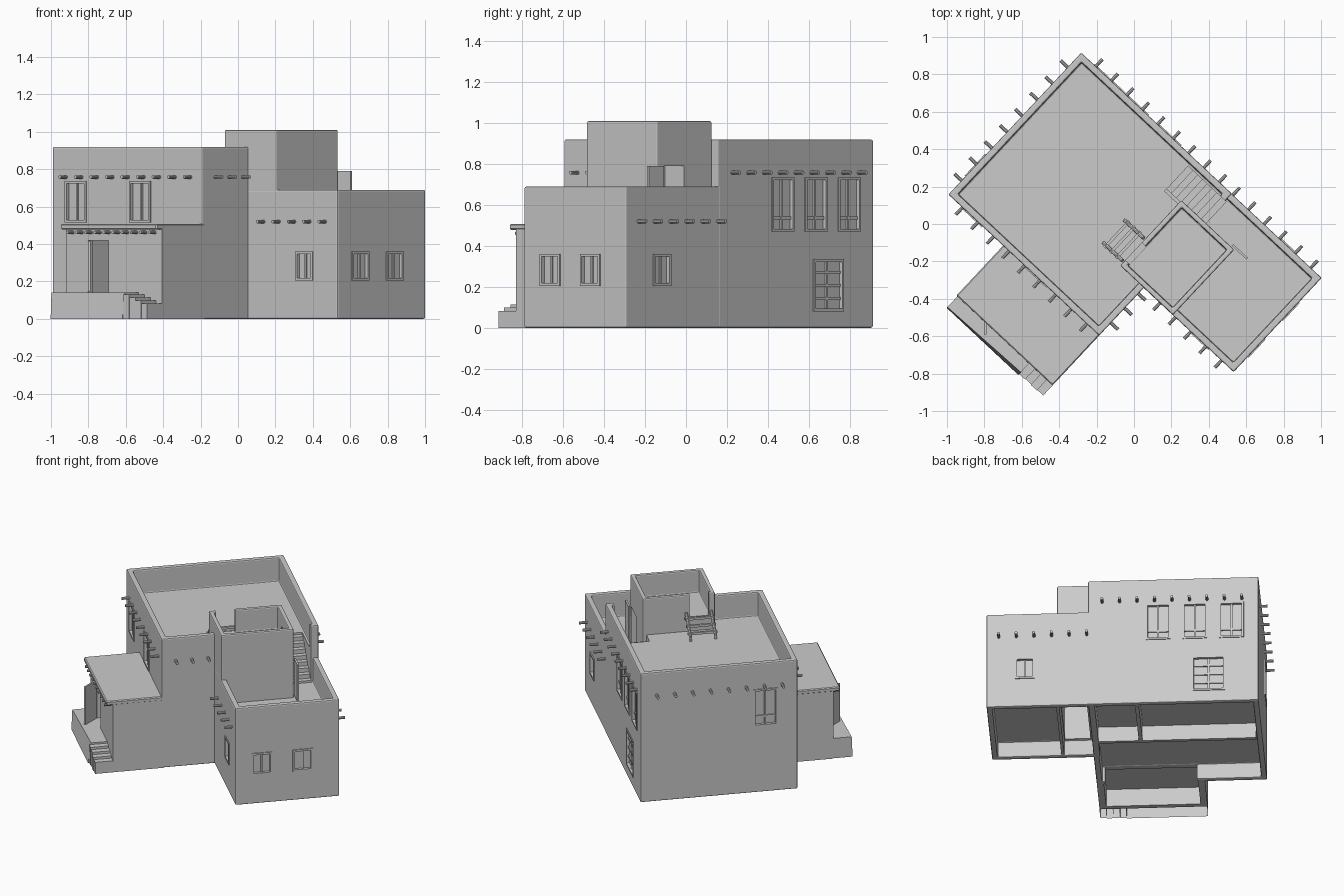
import bpy, bmesh, math
from mathutils import Matrix, Vector

if "Cube" in bpy.data.objects:
    bpy.data.objects.remove(bpy.data.objects["Cube"])

# The house is laid out along its own walls, then turned on the plot
TURN = math.radians(-43.1)
clay = bpy.data.materials.new("grey_clay")
clay.use_nodes = True
clay.diffuse_color = (0.6, 0.6, 0.6, 1)
clay.node_tree.nodes["Principled BSDF"].inputs["Base Color"].default_value = clay.diffuse_color


def finish(name, bm, helper=False):
    bmesh.ops.recalc_face_normals(bm, faces=bm.faces)
    mesh = bpy.data.meshes.new(name)
    bm.to_mesh(mesh)
    bm.free()
    mesh.materials.append(clay)
    obj = bpy.data.objects.new(name, mesh)
    obj.rotation_euler.z = TURN
    bpy.context.collection.objects.link(obj)
    if helper:
        obj.hide_render = True
        obj.hide_viewport = True
    return obj


def box(bm, u, v, z):
    size = (u[1] - u[0], v[1] - v[0], z[1] - z[0])
    mid = Vector((sum(u), sum(v), sum(z))) / 2
    return bmesh.ops.create_cube(bm, size=1, matrix=Matrix.Translation(mid) @ Matrix.Diagonal((*size, 1)))["verts"]


def block(name, u, v, z, roof, floor=None, wall=0.052):
    """Walled volume with a sunken roof and, optionally, a hollow foundation."""
    bm = bmesh.new()
    box(bm, u, v, z)
    bm.normal_update()
    ends = [(1, roof)] + ([(-1, floor)] if floor else [])
    for side, level in ends:
        face = next(f for f in bm.faces if f.normal.z * side > 0.9)
        bmesh.ops.inset_region(bm, faces=[face], thickness=wall)
        low = bmesh.ops.extrude_discrete_faces(bm, faces=[face])["faces"][0]
        for vert in low.verts:
            vert.co.z = level
    obj = finish(name, bm)
    bev = obj.modifiers.new("soft_edges", "BEVEL")
    bev.width = 0.008
    bev.segments = 2
    return obj


def cut(obj, cutter):
    mod = obj.modifiers.new("cut", "BOOLEAN")
    mod.operation = "DIFFERENCE"
    mod.solver = "EXACT"
    mod.object = cutter


main = block("main_block", (-0.832, 0.272), (-0.563, 0.476), (0, 0.92), 0.75, 0.11)
wing = block("side_wing", (0.23, 0.93), (-0.214, 0.475), (0, 0.69), 0.52, 0.11)
tower = block("roof_tower", (0.098, 0.485), (-0.213, 0.266), (0.5, 1.01), 0.85, wall=0.04)

# Wall planes: axis of the normal, position, outward sign
BACK, FRONT = ("v", 0.476, 1), ("v", -0.563, -1)
END, WING_END, FAR_END = ("u", 0.272, 1), ("u", 0.93, 1), ("u", -0.832, -1)
WING_FRONT = ("v", -0.214, -1)
recess = bmesh.new()


def wall_box(bm, wall, along, z, depth):
    axis, pos, sign = wall
    d = sorted(pos + sign * t for t in depth)
    box(bm, *((d, along) if axis == "u" else (along, d)), z)


def window(name, wall, along, z, cols=2, rows=1, rail=0.0):
    a0, a1 = along
    z0, z1 = z
    wall_box(recess, wall, along, z, (-0.014, 0.03))
    bm = bmesh.new()
    f = 0.013
    # Outer frame
    for a in ((a0, a0 + f), (a1 - f, a1)):
        wall_box(bm, wall, a, z, (-0.014, 0.006))
    for h in ((z0, z0 + f), (z1 - f, z1)):
        wall_box(bm, wall, (a0 + f, a1 - f), h, (-0.014, 0.006))
    # Glazing bars
    for i in range(1, cols):
        c = a0 + (a1 - a0) * i / cols
        wall_box(bm, wall, (c - 0.006, c + 0.006), (z0 + f, z1 - f), (-0.014, -0.005))
    for i in range(1, rows):
        c = z0 + (z1 - z0) * i / rows
        wall_box(bm, wall, (a0 + f, a1 - f), (c - 0.007, c + 0.007), (-0.014, -0.006))
    if rail:
        wall_box(bm, wall, (a0 + f, a1 - f), (z0 + rail, z0 + rail + f), (-0.014, -0.007))
    finish(name, bm)


for i, a in enumerate((-0.737, -0.267)):
    window(f"upper_front_window_{i}", FRONT, (a, a + 0.156), (0.515, 0.737))
for i, a in enumerate((-0.737, -0.5, -0.262)):
    window(f"upper_back_window_{i}", BACK, (a, a + 0.16), (0.47, 0.735), rail=0.06)
window("back_door", BACK, (-0.616, -0.40), (0.08, 0.335), 2, 4)
window("upper_end_window", FAR_END, (-0.43, -0.27), (0.47, 0.735), rail=0.06)
window("wing_back_window", BACK, (0.62, 0.745), (0.205, 0.36))
window("wing_front_window", WING_FRONT, (0.625, 0.75), (0.205, 0.36))
for i, a in enumerate((-0.104, 0.165)):
    window(f"wing_end_window_{i}", WING_END, (a, a + 0.133), (0.205, 0.36))
recess_cutter = finish("window_recess_cutter", recess, True)


def beams(name, wall, first, last, count, z, reach=0.052, radius=0.0095):
    """Row of round roof beam ends poking out of a wall."""
    axis, pos, sign = wall
    bm = bmesh.new()
    turn = Matrix.Rotation(math.pi / 2, 4, "Y" if axis == "u" else "X")
    for i in range(count):
        a = first + (last - first) * i / (count - 1)
        d = pos + sign * (reach / 2 - 0.01)
        spot = (d, a, z) if axis == "u" else (a, d, z)
        bmesh.ops.create_cone(bm, cap_ends=True, segments=10, radius1=radius, radius2=radius,
                              depth=reach + 0.02, matrix=Matrix.Translation(spot) @ turn)
    finish(name, bm)


beams("front_beams", FRONT, -0.73, 0.18, 9, 0.758)
beams("back_beams", BACK, -0.725, 0.18, 9, 0.758)
beams("far_end_beams", FAR_END, -0.46, 0.37, 8, 0.758)
beams("near_end_beams", END, -0.47, -0.256, 3, 0.758)
beams("wing_front_beams", WING_FRONT, 0.39, 0.84, 5, 0.52)
beams("wing_back_beams", BACK, 0.28, 0.85, 6, 0.52)

# Stairwell from the wing roof to the main roof, and room for the tower
bm = bmesh.new()
box(bm, (0, 0.29), (0.24, 0.424), (0.521, 1.2))
box(bm, (0.12, 0.30), (-0.19, 0.235), (0.78, 1.2))
stairwell = finish("stairwell_cutter", bm, True)
bm = bmesh.new()
STEPS = 8
for i in range(STEPS):
    u = 0.28 * i / STEPS
    box(bm, (u, u + 0.28 / STEPS), (0.255, 0.427), (0.515, 0.75 - 0.23 * (i + 0.5) / STEPS))
finish("roof_stairs", bm)

# Open shaft beneath the tower side of the wing
bm = bmesh.new()
box(bm, (0.29, 0.455), (-0.155, 0.415), (0.05, 0.48))
shaft = finish("shaft_cutter", bm, True)

# Foundation gap joining the house and the porch
bm = bmesh.new()
box(bm, (-0.38, 0.215), (-0.62, -0.45), (-0.05, 0.108))
porch_gap = finish("porch_gap_cutter", bm, True)

# Foundation partitions
bm = bmesh.new()
box(bm, (-0.79, 0.23), (-0.04, -0.015), (0.002, 0.115))
box(bm, (-0.055, -0.03), (-0.015, 0.43), (0.002, 0.115))
box(bm, (0.46, 0.48), (-0.17, 0.43), (0.002, 0.115))
finish("foundation_partitions", bm)

# Tower doorway and the notch where the ladder arrives
bm = bmesh.new()
box(bm, (0.30, 0.46), (0.14, 0.30), (0.525, 0.79))
box(bm, (0.05, 0.15), (-0.173, -0.045), (0.852, 1.2))
openings = finish("tower_opening_cutter", bm, True)
bm = bmesh.new()
box(bm, (0.46, 0.568), (0.272, 0.284), (0.53, 0.79))
finish("tower_door_leaf", bm)

for body in (main, wing):
    cut(body, recess_cutter)
    cut(body, stairwell)
cut(main, porch_gap)
cut(wing, shaft)
cut(tower, openings)

# Ladder leaning on the tower
bm = bmesh.new()
foot, head = Vector((-0.05, 0, 0.775)), Vector((0.09, 0, 0.885))
lean = (head - foot).to_track_quat("Z", "Y").to_matrix().to_4x4()
for v in (-0.185, -0.02):
    mid = (foot + head) / 2 + Vector((0, v, 0))
    bmesh.ops.create_cone(bm, cap_ends=True, segments=8, radius1=0.01, radius2=0.01,
                          depth=(head - foot).length, matrix=Matrix.Translation(mid) @ lean)
    box(bm, (-0.057, -0.043), (v - 0.007, v + 0.007), (0.745, 0.78))
for t in (0.15, 0.45, 0.75):
    p = foot.lerp(head, t)
    box(bm, (p.x - 0.008, p.x + 0.008), (-0.2, -0.005), (p.z - 0.008, p.z + 0.008))
finish("roof_ladder", bm)

# Porch room: end walls, front wall around a doorway, floor and roof
bm = bmesh.new()
for u in ((-0.43, -0.385), (0.225, 0.271)):
    box(bm, u, (-0.885, -0.55), (0, 0.49))
for u in ((-0.385, -0.27), (-0.12, 0.225)):
    box(bm, u, (-0.885, -0.85), (0, 0.49))
box(bm, (-0.27, -0.12), (-0.885, -0.85), (0.42, 0.49))
box(bm, (-0.27, -0.12), (-0.885, -0.85), (0, 0.14))
box(bm, (-0.385, 0.225), (-0.85, -0.55), (0.125, 0.14))
finish("porch_walls", bm)
bm = bmesh.new()
box(bm, (-0.432, 0.272), (-0.928, -0.55), (0.478, 0.508))
roof = finish("porch_roof", bm)
roof.modifiers.new("soft_edges", "BEVEL").width = 0.006
beams("porch_beams", ("v", -0.885, -1), -0.38, 0.22, 10, 0.462, 0.045)

# Porch door standing ajar
bm = bmesh.new()
leaf = box(bm, (0, 0.13), (-0.006, 0.006), (0.145, 0.415))
bmesh.ops.transform(bm, verts=leaf, matrix=Matrix.Translation((-0.265, -0.88, 0)) @ Matrix.Rotation(-0.82, 4, "Z"))
finish("porch_door_leaf", bm)


def open_below(obj):
    """Leave the ground side of a solid open, like a poured shell."""
    bm = bmesh.new()
    bm.from_mesh(obj.data)
    ground = [f for f in bm.faces if f.calc_center_median().z < 0.001]
    bmesh.ops.delete(bm, geom=ground, context="FACES_ONLY")
    bm.to_mesh(obj.data)
    bm.free()


# Rough terrace with a battered front, and its steps
bm = bmesh.new()
for vert in box(bm, (-0.425, 0.1), (-1.012, -0.88), (0, 0.142)):
    if vert.co.z > 0.1 and vert.co.y < -1:
        vert.co.y += 0.02 if vert.co.x > 0 else 0.006
open_below(finish("terrace", bm))
bm = bmesh.new()
for i in range(4):
    u = 0.1 + 0.043 * i
    box(bm, (u, u + 0.043), (-1.005 + 0.004 * (i % 2), -0.88), (0, 0.13 - 0.016 * i))
open_below(finish("terrace_steps", bm))
